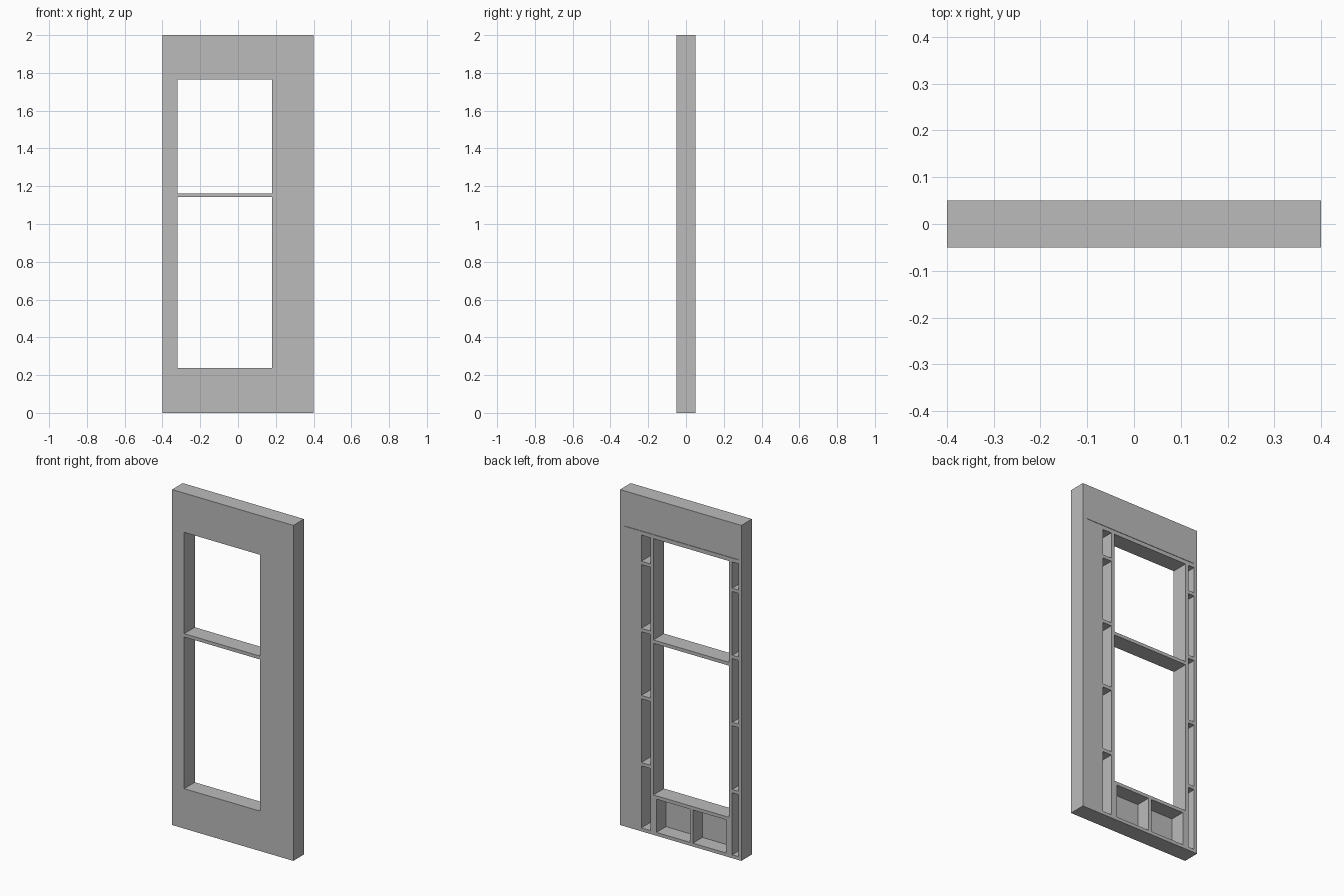
import bpy
import bmesh
from mathutils import Matrix, Vector

if "Cube" in bpy.data.objects:
    bpy.data.objects.remove(bpy.data.objects["Cube"], do_unlink=True)

HALF_DEPTH = 0.05
SKIN = 0.01        # thickness of the front sheet behind the pockets
RIB = 0.02         # thickness of ribs and rails

grey = bpy.data.materials.new("plain grey")
grey.use_nodes = True
grey.diffuse_color = (0.5, 0.5, 0.5, 1)
grey.node_tree.nodes["Principled BSDF"].inputs["Base Color"].default_value = (0.5, 0.5, 0.5, 1)


def add_box(bm, x0, x1, y0, y1, z0, z1):
    centre = Vector((x0 + x1, y0 + y1, z0 + z1)) / 2
    size = Matrix.Diagonal((x1 - x0, y1 - y0, z1 - z0, 1))
    bmesh.ops.create_cube(bm, size=1, matrix=Matrix.Translation(centre) @ size)


def make_object(name, bm):
    mesh = bpy.data.meshes.new(name)
    bm.to_mesh(mesh)
    bm.free()
    mesh.materials.append(grey)
    obj = bpy.data.objects.new(name, mesh)
    bpy.context.collection.objects.link(obj)
    return obj


# Solid panel
bm = bmesh.new()
add_box(bm, -0.4, 0.4, -HALF_DEPTH, HALF_DEPTH, 0, 2)
panel = make_object("window_wall_panel", bm)

cuts = bmesh.new()

# Two window openings, right through the panel, with a crossbar between
for z0, z1 in ((0.238, 1.142), (1.162, 1.766)):
    add_box(cuts, -0.32, 0.18, -0.1, 0.1, z0, z1)


def pocket(x0, x1, z0, z1, floor=SKIN - HALF_DEPTH):
    add_box(cuts, x0, x1, floor, 0.1, z0, z1)


# Tall columns of pockets beside the windows, split by ribs
tops = [0.39 + 0.4 * i for i in range(4)] + [1.766]
for x0, x1 in ((0.2, 0.26), (-0.38, -0.34)):
    bottom = RIB
    for top in tops:
        pocket(x0, x1, bottom, top)
        bottom = top + RIB

# Pair of wide pockets under the windows
for x0 in (-0.3, -0.06):
    pocket(x0, x0 + 0.22, RIB, 0.218)

# Hairline seam across the back of the header
pocket(-0.38, 0.37, 1.789, 1.791, floor=0.04)

# Cut everything out of the panel
cutter = make_object("pocket_cutter", cuts)
cutter.hide_render = True
mod = panel.modifiers.new("openings", "BOOLEAN")
mod.operation = "DIFFERENCE"
mod.solver = "EXACT"
mod.object = cutter
bpy.context.view_layer.objects.active = panel
bpy.ops.object.modifier_apply(modifier=mod.name)
bpy.data.objects.remove(cutter, do_unlink=True)
